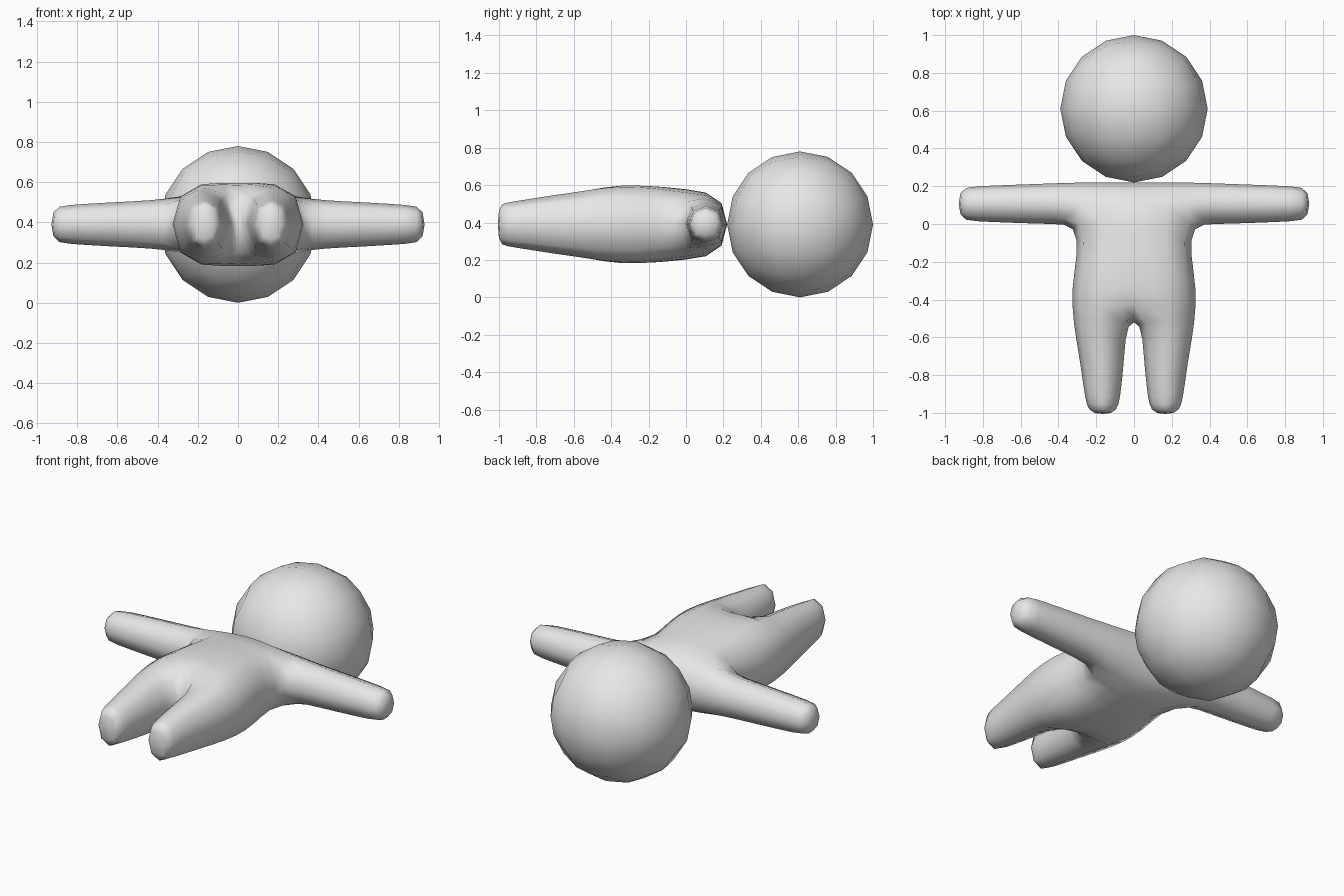
import bpy, bmesh, math
from mathutils import Vector

if "Cube" in bpy.data.objects:
    bpy.data.objects.remove(bpy.data.objects["Cube"])

ZC = 0.39  # height of the figure's centre line

grey = bpy.data.materials.new("plain grey")
grey.diffuse_color = (0.8, 0.8, 0.8, 1)
grey.use_nodes = True
grey.node_tree.nodes["Principled BSDF"].inputs["Base Color"].default_value = grey.diffuse_color


def finish(name, bm):
    bmesh.ops.recalc_face_normals(bm, faces=bm.faces)
    for f in bm.faces:
        f.smooth = True
    me = bpy.data.meshes.new(name)
    bm.to_mesh(me)
    bm.free()
    me.materials.append(grey)
    ob = bpy.data.objects.new(name, me)
    bpy.context.collection.objects.link(ob)
    return ob


# Head: a cube grid spread evenly over a sphere
bm = bmesh.new()
bmesh.ops.create_cube(bm, size=2)
bmesh.ops.subdivide_edges(bm, edges=bm.edges[:], cuts=3, use_grid_fill=True)
for v in bm.verts:
    p = Vector([math.tan(c * math.pi / 4) for c in v.co])
    v.co = p.normalized() * 0.39 + Vector((0, 0.61, ZC))
finish("head", bm)

# Body: a coarse cage of torso, arms and legs, rounded by subdivision
bm = bmesh.new()


def bridge(a, b):
    """Join two four-point rings with quads."""
    for i in range(4):
        j = (i + 1) % 4
        bm.faces.new((a[i], a[j], b[j], b[i]))


def limb(start, rings):
    """Continue a ring of vertices through more rings and cap the end."""
    for ring in rings:
        new = [bm.verts.new(p) for p in ring]
        bridge(start, new)
        start = new
    bm.faces.new(start)


# Torso rows: y, inner x, outer x, half depth at the middle, at the sides
rows = [(0.23, 0.03, 0.30, 0.165, 0.14),
        (-0.01, 0.03, 0.315, 0.19, 0.155),
        (-0.16, 0.03, 0.31, 0.205, 0.20),
        (-0.34, 0.03, 0.345, 0.21, 0.215),
        (-0.52, 0.028, 0.335, 0.195, 0.20)]
grid = []
for y, xi, xo, hm, hs in rows:
    cols = ((-xo, hs), (-xi, hm), (xi, hm), (xo, hs))
    grid.append([[bm.verts.new((x, y, ZC + s * h)) for x, h in cols]
                 for s in (1, -1)])
for a, b in zip(grid, grid[1:]):
    for s in (0, 1):
        for c in range(3):
            bm.faces.new((a[s][c], a[s][c + 1], b[s][c + 1], b[s][c]))
for c in range(3):  # shoulder line
    bm.faces.new((grid[0][0][c], grid[0][0][c + 1],
                  grid[0][1][c + 1], grid[0][1][c]))
last = grid[-1]  # crotch
bm.faces.new((last[0][1], last[0][2], last[1][2], last[1][1]))

# Arm rings: x, half width, half depth
arm = [(0.42, 0.118, 0.13), (0.63, 0.110, 0.120),
       (0.85, 0.101, 0.105), (0.935, 0.09, 0.095)]
# Leg rings: y, centre x, half width, half depth
leg = [(-0.70, 0.170, 0.130, 0.172), (-0.87, 0.167, 0.108, 0.142),
       (-0.96, 0.166, 0.094, 0.127), (-1.01, 0.165, 0.062, 0.115)]
corners = ((1, 1), (-1, 1), (-1, -1), (1, -1))

for side, c in ((-1, 0), (1, 3)):
    # Flank below the arm
    for a, b in zip(grid[1:], grid[2:]):
        bm.faces.new((a[0][c], a[1][c], b[1][c], b[0][c]))
    # Arm
    start = [grid[0][0][c], grid[1][0][c], grid[1][1][c], grid[0][1][c]]
    limb(start, [[(side * x, 0.107 + u * w, ZC + v * h) for u, v in corners]
                 for x, w, h in arm])
    # Leg
    inner = 1 if side < 0 else 2
    start = [last[0][c], last[0][inner], last[1][inner], last[1][c]]
    limb(start, [[(side * (cx + u * w), y, ZC + v * h) for u, v in corners]
                 for y, cx, w, h in leg])

body = finish("body", bm)
sub = body.modifiers.new("rounding", "SUBSURF")
sub.levels = sub.render_levels = 1
